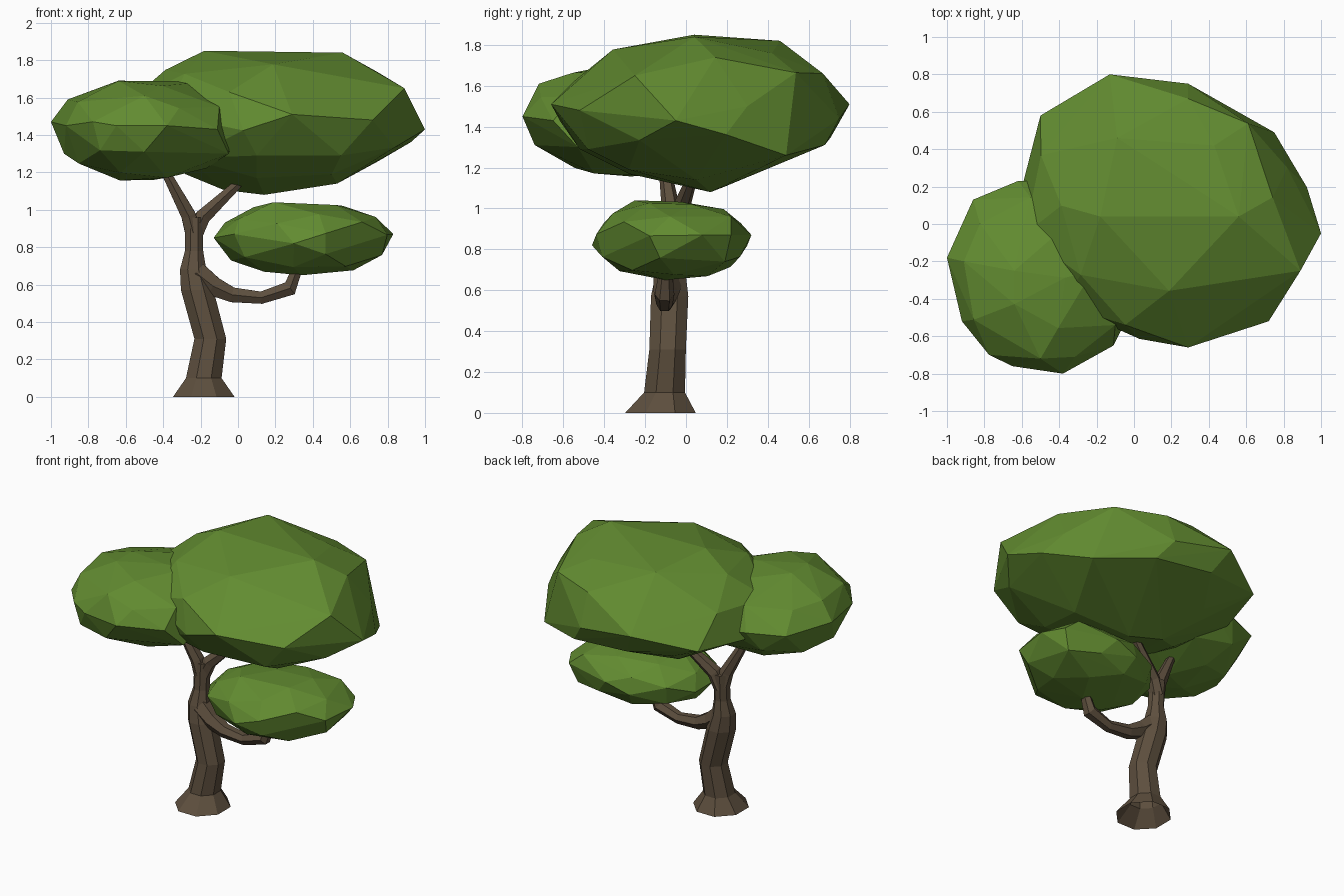
import bpy, bmesh
from math import cos, sin, pi
from mathutils import Vector, Euler


def material(name, color):
    m = bpy.data.materials.new(name)
    m.diffuse_color = (*color, 1)
    return m


bark = material("bark", (0.11, 0.078, 0.048))
leaf = material("leaf", (0.122, 0.26, 0.03))


def finish(name, bm, mat):
    bmesh.ops.recalc_face_normals(bm, faces=bm.faces)
    me = bpy.data.meshes.new(name)
    bm.to_mesh(me)
    bm.free()
    me.materials.append(mat)
    ob = bpy.data.objects.new(name, me)
    bpy.context.collection.objects.link(ob)


def tube(name, rings, sides, level=False):
    """Faceted limb through rings of (x, y, z, radius)."""
    bm = bmesh.new()
    pts = [Vector(r[:3]) for r in rings]
    loops = []
    for i, p in enumerate(pts):
        t = pts[min(i + 1, len(pts) - 1)] - pts[max(i - 1, 0)]
        if level:
            t = Vector((0, 0, 1))
        t.normalize()
        v = Vector((0, 1, 0))
        v = (v - t * v.dot(t)).normalized()
        u = v.cross(t)
        loops.append([bm.verts.new(p + rings[i][3] * (u * cos(a) + v * 1.05 * sin(a)))
                      for a in (2 * pi * (k + 0.5) / sides for k in range(sides))])
    for a, b in zip(loops, loops[1:]):
        for k in range(sides):
            j = (k + 1) % sides
            bm.faces.new((a[k], a[j], b[j], b[k]))
    if not level:
        bm.faces.new(loops[0][::-1])
    bm.faces.new(loops[-1])
    finish(name, bm, bark)


def foliage(name, center, radii, turn, keys):
    """Low-poly ellipsoid whose nearest vertices are pulled to key outline points."""
    bm = bmesh.new()
    bmesh.ops.create_icosphere(bm, subdivisions=2, radius=1)
    c = Vector(center)
    rot = Euler(turn).to_matrix()
    for v in bm.verts:
        n = rot @ v.co
        n.z = min(n.z * 1.05, 0.96)
        v.co = c + Vector(n[i] * radii[i] for i in range(3))
    free = list(bm.verts)
    for k in map(Vector, keys):
        near = min(free, key=lambda v: (v.co - k).length)
        near.co = k
        free.remove(near)
    pts = [v.co.copy() for v in bm.verts]
    bm.free()
    bm = bmesh.new()
    for p in pts:
        bm.verts.new(p)
    bmesh.ops.convex_hull(bm, input=bm.verts)
    bmesh.ops.delete(bm, geom=[v for v in bm.verts if not v.link_faces], context='VERTS')
    finish(name, bm, leaf)


# Trunk with flared, open-bottomed foot and gentle bend
tube("trunk", [(-0.183, -0.125, 0, 0.178), (-0.183, -0.105, 0.1, 0.103),
               (-0.148, -0.09, 0.31, 0.092), (-0.218, -0.08, 0.57, 0.094),
               (-0.24, -0.075, 0.68, 0.076), (-0.235, -0.065, 0.78, 0.053),
               (-0.235, -0.055, 0.96, 0.052)], 8, True)

# Forked upper branches and the low side branch
tube("left_branch", [(-0.24, -0.06, 0.88, 0.05), (-0.265, -0.07, 0.97, 0.045),
                     (-0.37, -0.1, 1.17, 0.03), (-0.42, -0.115, 1.26, 0.022)], 6)
tube("right_branch", [(-0.235, -0.055, 0.86, 0.05), (-0.19, -0.04, 0.96, 0.047),
                      (-0.03, 0.015, 1.11, 0.03), (0.06, 0.04, 1.2, 0.022)], 6)
tube("side_branch", [(-0.22, -0.085, 0.66, 0.07), (-0.13, -0.095, 0.59, 0.06),
                     (-0.03, -0.1, 0.545, 0.046), (0.125, -0.105, 0.53, 0.038),
                     (0.278, -0.105, 0.58, 0.046), (0.315, -0.1, 0.68, 0.032)], 6)

# Three foliage clumps
foliage("main_foliage", (0.17, 0.07, 1.47), (0.8, 0.7, 0.37), (0.3, 0.2, 0.5), [
    (1.0, -0.05, 1.43), (0.89, -0.25, 1.65), (0.72, -0.52, 1.48), (0.29, -0.66, 1.51),
    (0.75, 0.49, 1.26), (0.29, 0.75, 1.44), (-0.13, 0.8, 1.51), (-0.5, 0.58, 1.42),
    (-0.18, 0.04, 1.85), (0.56, 0.04, 1.84), (-0.09, 0.46, 1.82), (0.43, 0.42, 1.76),
    (0.14, 0.12, 1.08), (0.53, 0.05, 1.14), (0.82, 0.3, 1.5), (0.29, 0.67, 1.66),
    (0.67, 0.5, 1.52), (0.17, 0.5, 1.25), (-0.2, 0.45, 1.26), (0.1, -0.28, 1.17),
    (0.5, -0.28, 1.19), (0.1, -0.52, 1.29), (0.55, -0.48, 1.29), (-0.28, 0.05, 1.19)])
foliage("left_foliage", (-0.5, -0.28, 1.43), (0.49, 0.515, 0.27), (0.6, 0.1, 0.2), [
    (-1.0, -0.18, 1.47), (-0.86, 0.13, 1.45), (-0.62, 0.23, 1.45), (-0.92, -0.52, 1.45),
    (-0.65, -0.76, 1.45), (-0.38, -0.8, 1.45), (-0.11, -0.65, 1.43), (-0.64, -0.25, 1.69),
    (-0.22, -0.25, 1.68), (-0.93, -0.3, 1.3), (-0.45, -0.2, 1.16), (-0.91, -0.2, 1.59),
    (-0.05, -0.53, 1.3), (-0.1, -0.54, 1.55), (-0.5, -0.72, 1.61), (-0.5, -0.74, 1.31)])
foliage("low_foliage", (0.35, -0.07, 0.845), (0.47, 0.385, 0.195), (0.2, 0.5, 0.9), [
    (-0.13, -0.12, 0.85), (0.83, 0.08, 0.87), (0.3, -0.46, 0.82), (0.4, 0.32, 0.87),
    (0.19, -0.25, 1.04), (0.64, 0.22, 0.96), (0.34, -0.1, 0.65), (0.7, 0.19, 0.74),
    (0.12, -0.05, 0.69), (0.58, -0.31, 0.84), (0.75, 0.22, 0.87), (-0.02, -0.31, 0.87)])
